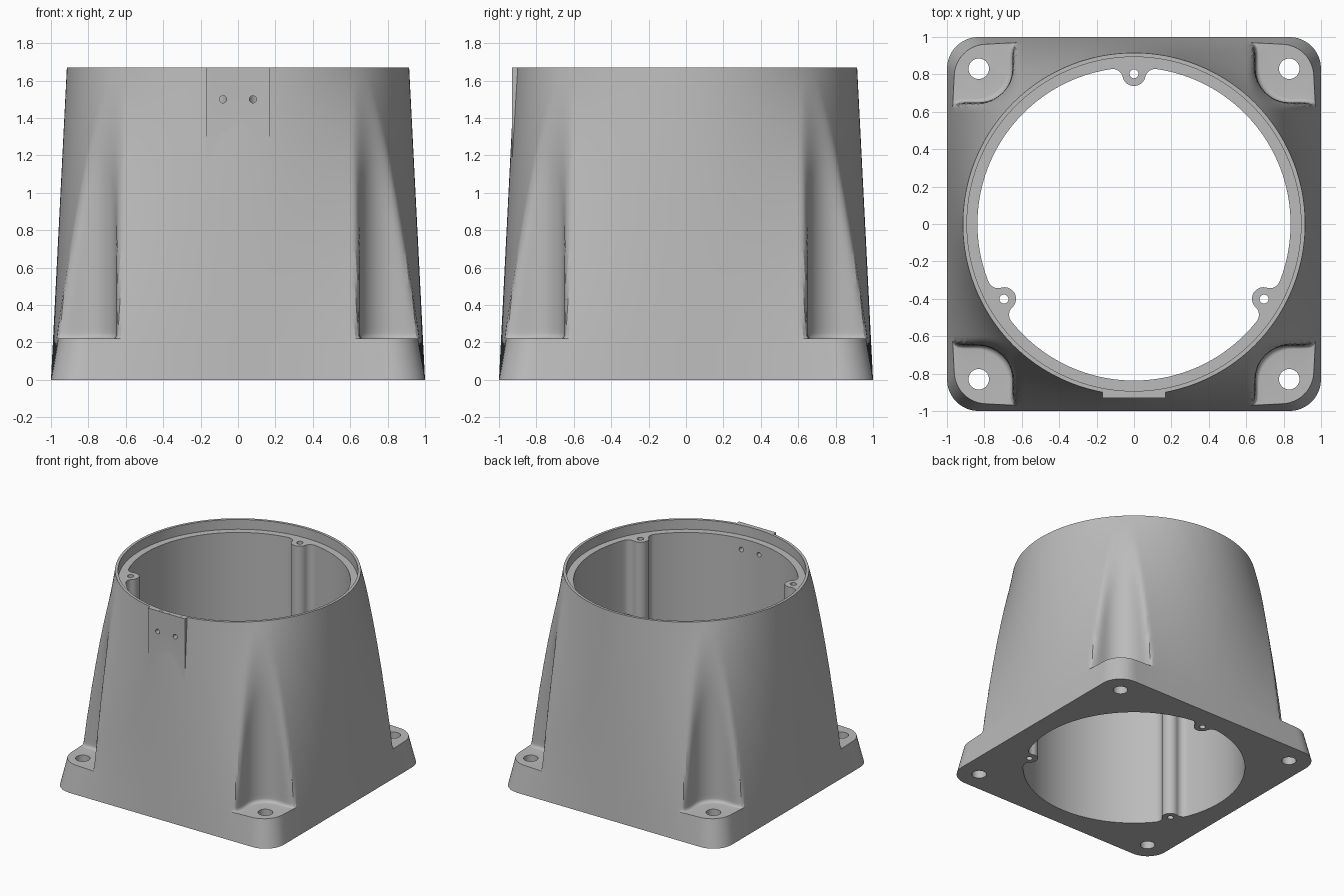
import bpy, bmesh, math
from math import sin, cos, pi, sqrt, radians, atan2
from mathutils import Matrix

if "Cube" in bpy.data.objects:
    bpy.data.objects.remove(bpy.data.objects["Cube"], do_unlink=True)

HEIGHT, TOP_R, BORE_R = 1.67, 0.915, 0.837
BOLT, FLOOR, SEGS = 0.83, 0.22, 360

grey = bpy.data.materials.new("cast grey")
grey.use_nodes = True
grey.diffuse_color = (0.5, 0.5, 0.5, 1)
grey.node_tree.nodes["Principled BSDF"].inputs["Base Color"].default_value = (0.5, 0.5, 0.5, 1)


def make_object(name, bm):
    bmesh.ops.recalc_face_normals(bm, faces=bm.faces[:])
    mesh = bpy.data.meshes.new(name)
    bm.to_mesh(mesh)
    bm.free()
    mesh.materials.append(grey)
    obj = bpy.data.objects.new(name, mesh)
    bpy.context.collection.objects.link(obj)
    return obj


def prism(name, outline, z0, z1):
    bm = bmesh.new()
    face = bm.faces.new([bm.verts.new((x, y, z0)) for x, y in outline])
    out = bmesh.ops.extrude_face_region(bm, geom=[face])["geom"]
    verts = [g for g in out if isinstance(g, bmesh.types.BMVert)]
    bmesh.ops.translate(bm, verts=verts, vec=(0, 0, z1 - z0))
    return make_object(name, bm)


def circle(x, y, r, n):
    return [(x + r * cos(2 * pi * i / n), y + r * sin(2 * pi * i / n)) for i in range(n)]


# Outer shell: rounded square blending into a circle, with corner pockets
def from_diagonal(a):
    return abs((a % (pi / 2)) - pi / 4)


def corner_hit(d, radius, side):
    c = BOLT * sqrt(2)
    return c * cos(d) + side * sqrt(radius ** 2 - (c * sin(d)) ** 2)


def square_radius(a):
    d = from_diagonal(a)
    if d > pi / 4 - atan2(BOLT, 1):
        return 1 / cos(pi / 4 - d)
    return corner_hit(d, 1 - BOLT, 1)


def pocket_radius(a):
    d = from_diagonal(a)
    if d > atan2(BOLT, 0.65) - pi / 4:
        return 0.65 / max(cos(pi / 4 + d), 1e-3)
    return corner_hit(d, BOLT - 0.65, -1)


def loft_radius(a, z):
    t = z / HEIGHT
    return square_radius(a) * (1 - t) + TOP_R * t


def pocketed_radius(a, z, blend=0.065, fillet=0.03):
    loft, pocket = loft_radius(a, z), pocket_radius(a)
    u = max(0, (FLOOR + fillet - z) / fillet)
    pocket += fillet * (1 - sqrt(max(0, 1 - u * u)))
    h = max(blend - abs(loft - pocket), 0) / blend
    return min(loft, pocket) - h * h * blend / 4


heights = [FLOOR + 0.03 * (1 - cos(i * pi / 12)) for i in range(7)]
heights += [0.25 + (HEIGHT - 0.25) * i / 44 for i in range(1, 45)]
levels = [(0, loft_radius), (FLOOR, loft_radius)] + [(z, pocketed_radius) for z in heights]
bm = bmesh.new()
rings = []
for z, radius in levels:
    angles = [2 * pi * i / SEGS for i in range(SEGS)]
    rings.append([bm.verts.new((radius(a, z) * cos(a), radius(a, z) * sin(a), z)) for a in angles])
for low, high in zip(rings, rings[1:]):
    for i in range(SEGS):
        j = (i + 1) % SEGS
        bm.faces.new((low[i], low[j], high[j], high[i]))
bm.faces.new(rings[0])
bm.faces.new(rings[-1])
bmesh.ops.remove_doubles(bm, verts=bm.verts[:], dist=1e-5)
housing = make_object("housing", bm)


def boolean(tool, operation):
    mod = housing.modifiers.new(tool.name, "BOOLEAN")
    mod.operation, mod.object, mod.solver = operation, tool, "EXACT"
    bpy.context.view_layer.objects.active = housing
    bpy.ops.object.modifier_apply(modifier=mod.name)
    bpy.data.objects.remove(tool, do_unlink=True)


# Flat mounting pad on the front
pad = [(-0.168, -0.93), (0.168, -0.93), (0.168, -0.87), (-0.168, -0.87)]
boolean(prism("front_pad", pad, 1.0, HEIGHT - 0.0002), "UNION")


# Bore outline with three filleted screw lugs
def bore_outline(lug_at=0.8, lug_r=0.062, f=0.055):
    points = []
    fd, ld = BORE_R - f, lug_r + f
    fx = (fd ** 2 + lug_at ** 2 - ld ** 2) / (2 * lug_at)
    fy = sqrt(fd ** 2 - fx ** 2)
    start = atan2(fy, fx)
    to_lug = atan2(-fy, lug_at - fx)
    lug_edge = atan2(fy, fx - lug_at)
    for k in range(3):
        turn = radians(90 + 120 * k)
        local = []
        for i in range(9):
            a = -start + (-to_lug + start) * i / 8
            local.append((fx + f * cos(a), -fy + f * sin(a)))
        for i in range(1, 20):
            a = -lug_edge - (2 * pi - 2 * lug_edge) * i / 20
            local.append((lug_at + lug_r * cos(a), lug_r * sin(a)))
        local += [(x, -y) for x, y in reversed(local[:9])]
        span = 2 * pi / 3 - 2 * start
        for i in range(1, 80):
            a = start + span * i / 80
            local.append((BORE_R * cos(a), BORE_R * sin(a)))
        points += [(x * cos(turn) - y * sin(turn), x * sin(turn) + y * cos(turn)) for x, y in local]
    return points


boolean(prism("bore", bore_outline(), -0.1, HEIGHT + 0.1), "DIFFERENCE")
boolean(prism("rim_recess", circle(0, 0, 0.893, 240), HEIGHT - 0.08, HEIGHT + 0.1), "DIFFERENCE")

# Corner bolt holes and lug screw holes
for sx in (-1, 1):
    for sy in (-1, 1):
        boolean(prism("bolt_hole", circle(sx * BOLT, sy * BOLT, 0.055, 40), -0.1, 0.5), "DIFFERENCE")
for k in range(3):
    a = radians(90 + 120 * k)
    boolean(prism("screw_hole", circle(0.803 * cos(a), 0.803 * sin(a), 0.024, 24), -0.1, 1.8), "DIFFERENCE")

# Two small holes through the pad
for x in (-0.08, 0.08):
    hole = prism("pad_hole", circle(x, 1.5, 0.019, 24), 0.7, 1.1)
    hole.data.transform(Matrix.Rotation(pi / 2, 4, "X"))
    boolean(hole, "DIFFERENCE")

bpy.ops.object.select_all(action="DESELECT")
housing.select_set(True)
bpy.context.view_layer.objects.active = housing
bpy.ops.object.shade_smooth_by_angle(angle=radians(28))
